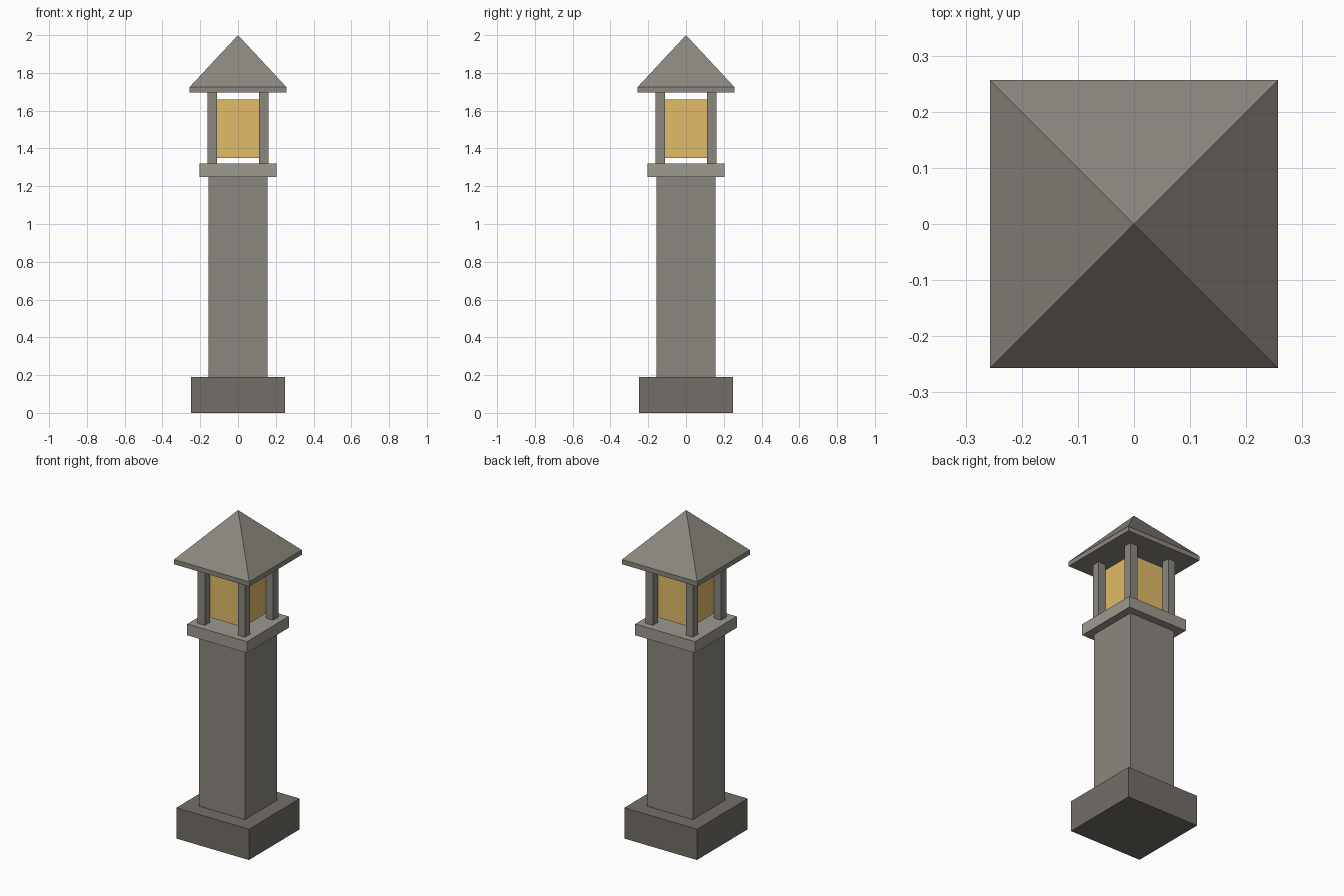
import bpy
from math import pi, sqrt

if "Cube" in bpy.data.objects:
    bpy.data.objects.remove(bpy.data.objects["Cube"])


def material(name, rgb):
    mat = bpy.data.materials.new(name)
    mat.diffuse_color = (*rgb, 1)
    mat.use_nodes = True
    mat.node_tree.nodes["Principled BSDF"].inputs["Base Color"].default_value = mat.diffuse_color
    return mat


dark_stone = material("dark_stone", (0.17, 0.155, 0.135))
stone = material("stone", (0.26, 0.24, 0.21))
light_stone = material("light_stone", (0.34, 0.32, 0.28))
amber = material("amber", (0.75, 0.50, 0.14))


def block(name, half, z0, z1, mat, x=0, y=0):
    """Square block with half-width `half`, spanning z0 to z1."""
    bpy.ops.mesh.primitive_cube_add(size=1, location=(x, y, (z0 + z1) / 2))
    ob = bpy.context.object
    ob.name = name
    ob.scale = (2 * half, 2 * half, z1 - z0)
    bpy.ops.object.transform_apply(location=False, rotation=False, scale=True)
    ob.data.materials.append(mat)
    return ob


# Pedestal and column
block("base", 0.248, 0, 0.19, dark_stone)
block("shaft", 0.157, 0.19, 1.25, stone)
block("platform", 0.204, 1.25, 1.32, light_stone)

# Lantern: floating light box between four corner posts
block("lamp_glass", 0.113, 1.35, 1.66, amber)
for sx, side in ((-1, "left"), (1, "right")):
    for sy, end in ((-1, "front"), (1, "back")):
        block(f"{end}_{side}_post", 0.025, 1.32, 1.695, stone,
              0.137 * sx, 0.137 * sy)

# Roof: thin eave slab with a pyramid on top
block("roof_eave", 0.257, 1.695, 1.724, stone)
bpy.ops.mesh.primitive_cone_add(vertices=4, radius1=0.257 * sqrt(2), radius2=0,
                                depth=0.276, location=(0, 0, 1.862),
                                rotation=(0, 0, pi / 4))
roof = bpy.context.object
roof.name = "roof_pyramid"
roof.data.materials.append(stone)
bpy.ops.object.transform_apply(location=False, rotation=True, scale=False)
